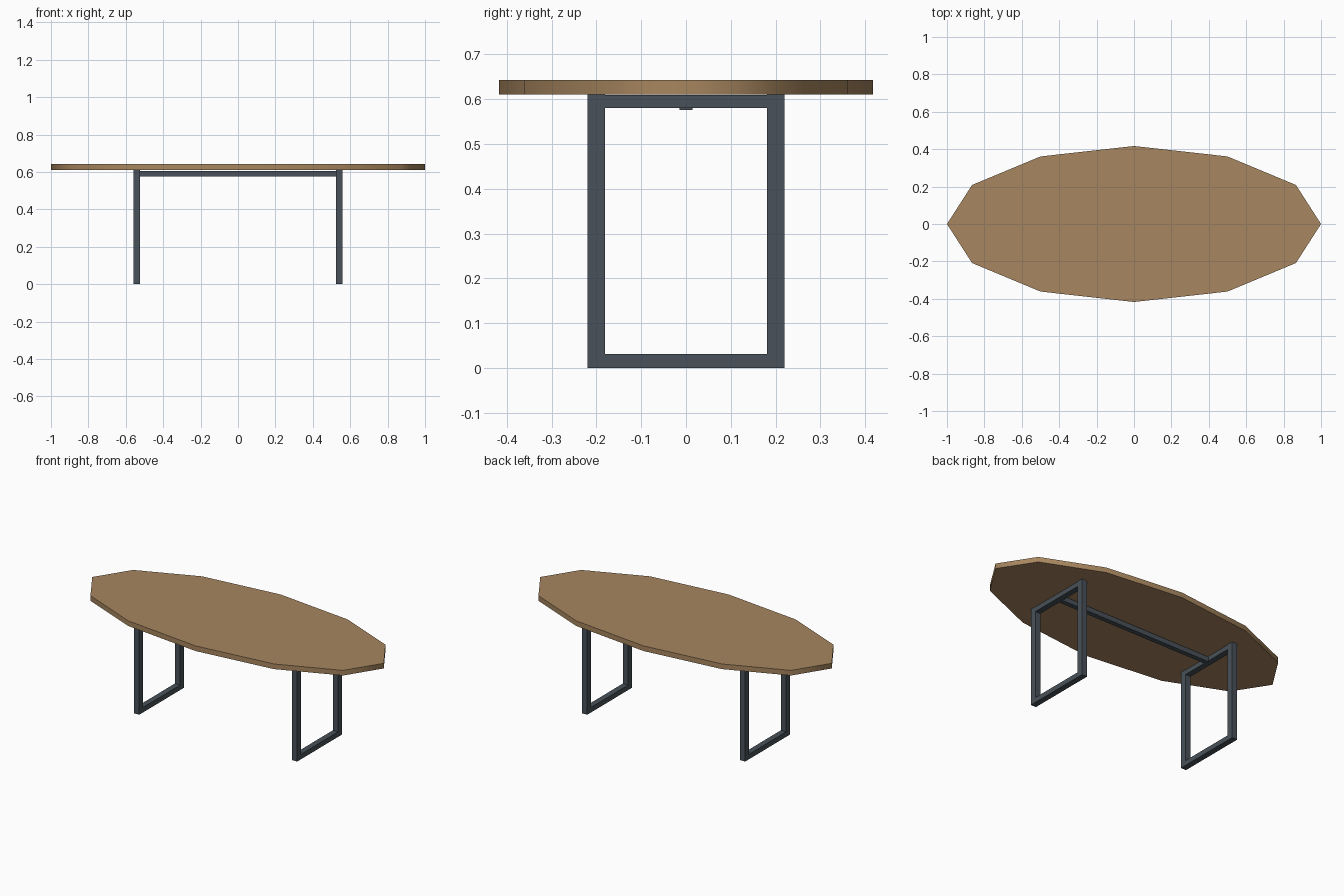
import bpy
import math

cube = bpy.data.objects.get("Cube")
if cube:
    bpy.data.objects.remove(cube, do_unlink=True)


def material(name, rgb):
    mat = bpy.data.materials.new(name)
    mat.use_nodes = True
    color = (*rgb, 1.0)
    mat.diffuse_color = color
    mat.node_tree.nodes["Principled BSDF"].inputs["Base Color"].default_value = color
    return mat


wood = material("warm wood", (0.39, 0.24, 0.115))
metal = material("dark steel", (0.065, 0.083, 0.10))


def finish(name, mat, scale):
    obj = bpy.context.object
    obj.name = name
    obj.scale = scale
    bpy.ops.object.transform_apply(location=False, rotation=False, scale=True)
    obj.data.materials.append(mat)
    return obj


def box(name, x, y, z, mat):
    """Box spanning the given (low, high) ranges."""
    spans = (x, y, z)
    bpy.ops.mesh.primitive_cube_add(size=1, location=[(a + b) / 2 for a, b in spans])
    return finish(name, mat, [b - a for a, b in spans])


# Tabletop: a stretched twelve-sided disc with a softly shaded rim
TOP_LOW, TOP_HIGH = 0.611, 0.643
bpy.ops.mesh.primitive_cylinder_add(vertices=12, radius=1, depth=1,
                                    location=(0, 0, (TOP_LOW + TOP_HIGH) / 2))
finish("tabletop", wood, (1, 0.417, TOP_HIGH - TOP_LOW))
bpy.ops.object.shade_smooth_by_angle(angle=math.radians(70))

# Leg frames: two posts joined by a foot rail and a top rail
INNER, OUTER = 0.524, 0.56
POST_IN, POST_OUT = 0.181, 0.22
for side, s in (("left", 1), ("right", -1)):
    x = sorted((s * INNER, s * OUTER))
    for end, e in (("front", -1), ("back", 1)):
        box(f"{side}_{end}_post", x, sorted((e * POST_IN, e * POST_OUT)),
            (0, TOP_LOW), metal)
    box(f"{side}_foot_rail", x, (-POST_IN, POST_IN), (0, 0.031), metal)
    box(f"{side}_top_rail", x, (-POST_IN, POST_IN), (0.58, 0.609), metal)

# Stretcher between the two frames
box("stretcher", (-INNER, INNER), (-0.015, 0.015), (0.576, 0.606), metal)
